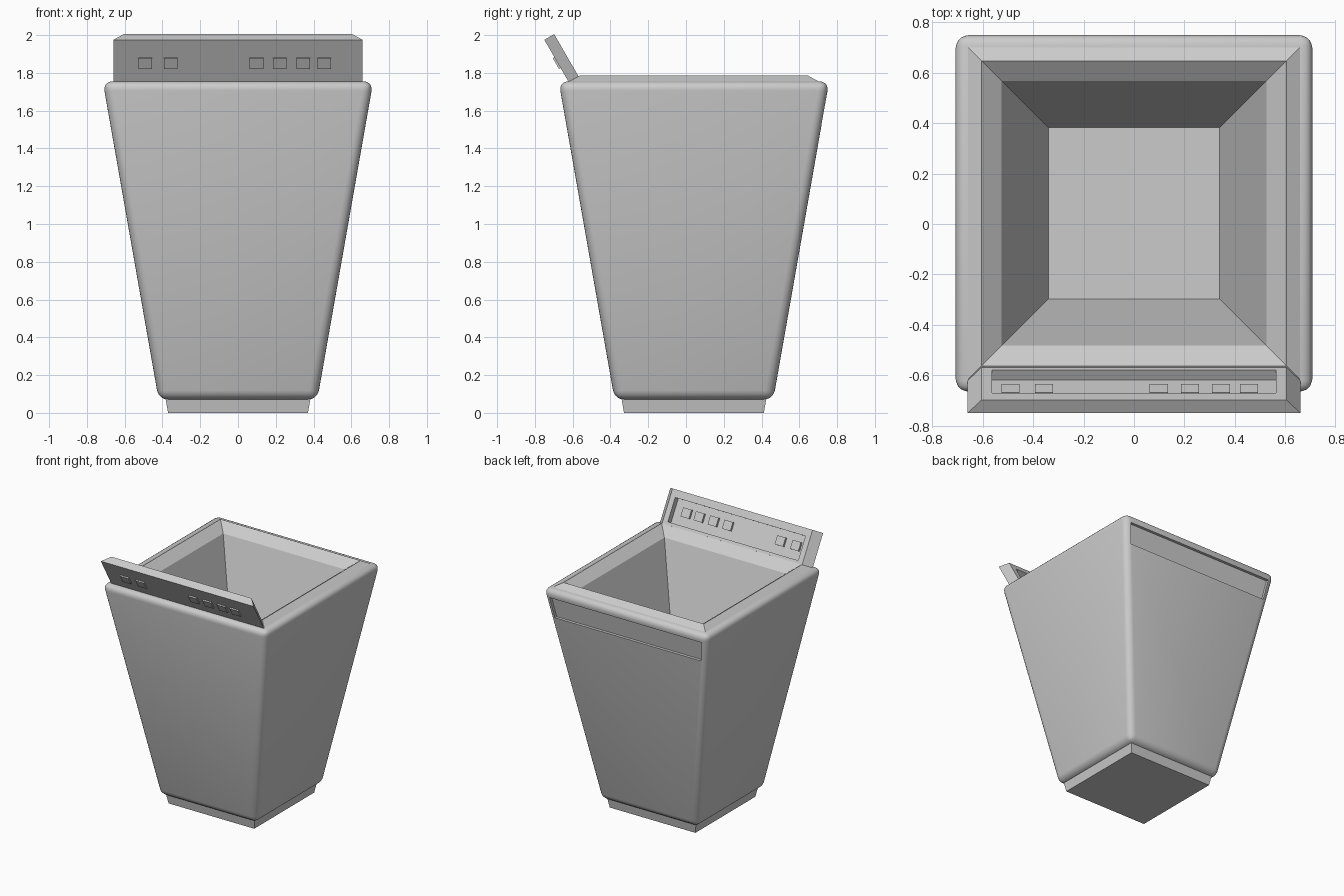
import bpy, bmesh
from mathutils import Matrix

if "Cube" in bpy.data.objects:
    bpy.data.objects.remove(bpy.data.objects["Cube"])

CY = 0.042  # centre of the tub in y


def finish(name, bm, smooth=False):
    bmesh.ops.recalc_face_normals(bm, faces=bm.faces[:])
    me = bpy.data.meshes.new(name)
    bm.to_mesh(me)
    bm.free()
    ob = bpy.data.objects.new(name, me)
    bpy.context.collection.objects.link(ob)
    if smooth:
        bpy.context.view_layer.objects.active = ob
        ob.select_set(True)
        bpy.ops.object.shade_smooth_by_angle(angle=0.6)
        ob.select_set(False)
    return ob


def loft(rings, matrix=None):
    """Stack of rectangles (half_x, y_min, y_max, z), capped at both ends."""
    bm = bmesh.new()
    loops = [[bm.verts.new(p) for p in ((-h, a, z), (h, a, z), (h, b, z), (-h, b, z))]
             for h, a, b, z in rings]
    for lo, hi in zip(loops, loops[1:]):
        for i in range(4):
            j = (i + 1) % 4
            bm.faces.new((lo[i], lo[j], hi[j], hi[i]))
    bm.faces.new(loops[0])
    bm.faces.new(loops[-1])
    if matrix:
        bm.transform(matrix)
    return bm


def square(*rings):
    return loft([(h, CY - h, CY + h, z) for h, z in rings])


def cut(ob, cutter):
    m = ob.modifiers.new("cut", 'BOOLEAN')
    m.object, m.operation, m.solver = cutter, 'DIFFERENCE', 'EXACT'
    bpy.context.view_layer.objects.active = ob
    bpy.ops.object.modifier_apply(modifier=m.name)


# Tapered tub with rounded edges, foot and sloped rim
bm = square((0.42, 0.07), (0.716, 1.755))
bmesh.ops.bevel(bm, geom=bm.edges[:], offset=0.05, segments=5, profile=0.5, affect='EDGES')
body = finish("tub_body", bm, smooth=True)
foot = finish("foot", square((0.37, 0), (0.388, 0.1)))
rim = finish("rim", square((0.675, 1.735), (0.668, 1.75), (0.605, 1.785)))

# Open cavity with a chamfered lip
cavity = finish("cavity_cutter", square((0.34, 1.17), (0.525, 1.725), (0.685, 1.845)))
cut(body, cavity)
cut(rim, cavity)

# Shallow grip recess along the top of the back, parallel to the sloped wall
tilt = Matrix(((1, 0, 0, 0), (0, 1, 0.1757, CY + 0.42 - 0.1757 * 0.07), (0, 0, 1, 0), (0, 0, 0, 1)))
grip = finish("grip_cutter", loft([(0.63, -0.022, 0.1, 1.53), (0.655, -0.022, 0.1, 1.69)], tilt))
cut(body, grip)

# Tilted control panel: local x, along slope, through thickness
P = Matrix(((1, 0, 0, 0), (0, -0.5, 0.866, -0.62), (0, 0.866, 0.5, 1.75), (0, 0, 0, 1)))
panel = finish("control_panel", loft([(0.66, 0, 0.26, 0), (0.605, 0, 0.26, 0.06)], P))
recess = finish("panel_recess_cutter", loft([(0.563, 0.024, 0.204, 0.015), (0.563, 0.024, 0.204, 0.1)], P))
cut(panel, recess)

for c in (cavity, grip, recess):
    bpy.data.objects.remove(c)

# Buttons showing on both sides of the panel
for i, x in enumerate((-0.49, -0.357, 0.098, 0.222, 0.345, 0.456)):
    bm = loft([(0.036, 0.087, 0.153, -0.01), (0.036, 0.087, 0.153, 0.033)],
              Matrix.Translation((x, 0, 0)) @ P)
    finish(f"button_{i + 1}", bm)
